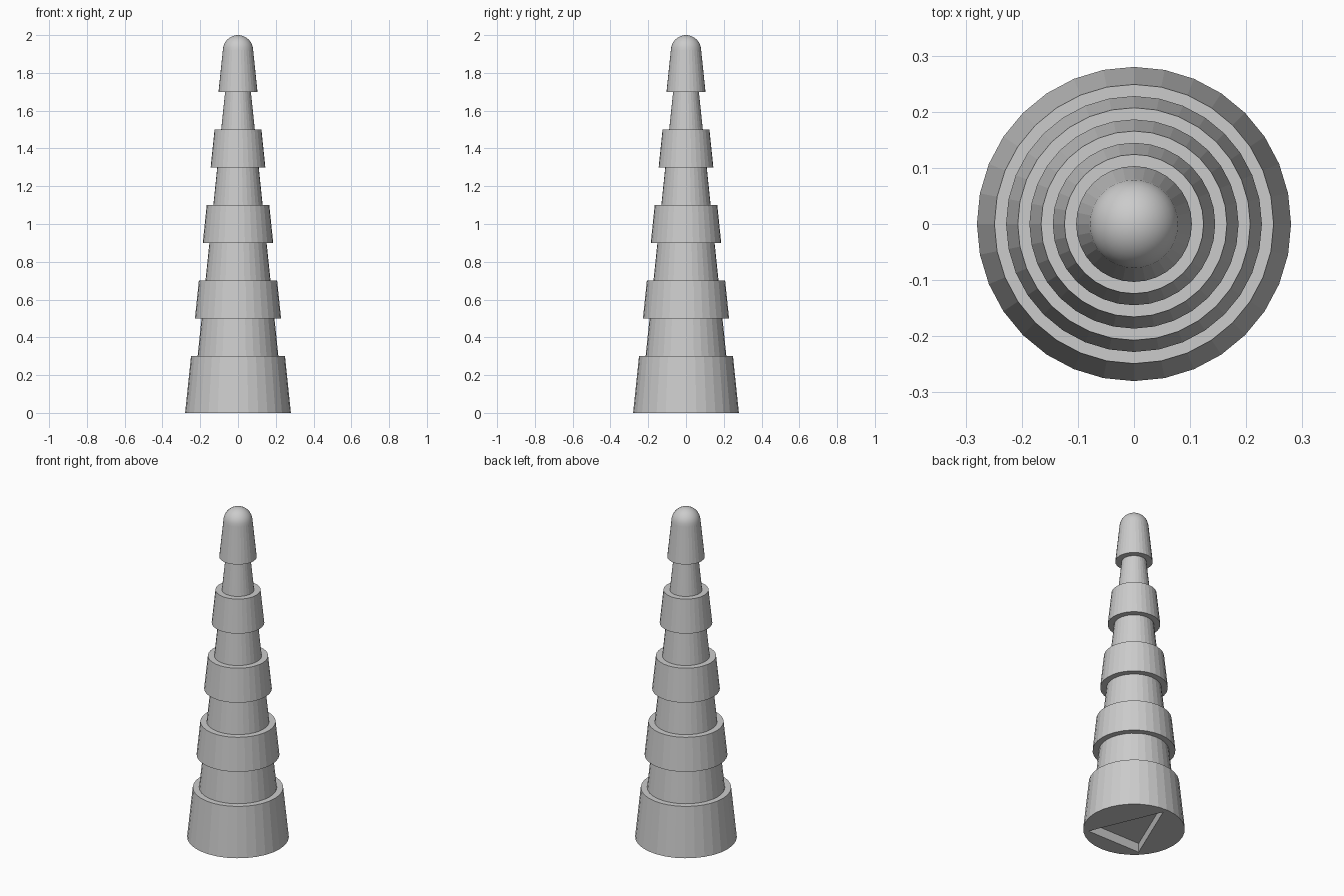
import bpy, bmesh, math

if "Cube" in bpy.data.objects:
    bpy.data.objects.remove(bpy.data.objects["Cube"])

SIDES = 32

grey = bpy.data.materials.new("light grey")
grey.diffuse_color = (0.6, 0.6, 0.6, 1)
grey.use_nodes = True
grey.node_tree.nodes["Principled BSDF"].inputs["Base Color"].default_value = grey.diffuse_color


def outer(z):
    return 0.28 - 0.104 * z


def core(z):
    return 0.245 - 0.104 * z


def new_object(name, bm):
    bmesh.ops.recalc_face_normals(bm, faces=bm.faces)
    mesh = bpy.data.meshes.new(name)
    bm.to_mesh(mesh)
    bm.free()
    mesh.materials.append(grey)
    ob = bpy.data.objects.new(name, mesh)
    bpy.context.collection.objects.link(ob)
    return ob


# Stepped profile: wide bands alternating with a narrower core
levels = [0, 0.3, 0.5, 0.7, 0.9, 1.1, 1.3, 1.5, 1.7, 1.92]
profile = []
for i in range(len(levels) - 1):
    r = outer if i % 2 == 0 else core
    profile += [(r(levels[i]), levels[i]), (r(levels[i + 1]), levels[i + 1])]
# Rounded tip
R = 0.08
for k in range(1, 8):
    a = math.radians(90 * k / 8)
    profile.append((R * math.cos(a), 1.92 + R * math.sin(a)))

# Lathe the profile into one closed body
bm = bmesh.new()
rings = []
for r, z in profile:
    rings.append([bm.verts.new((r * math.cos(2 * math.pi * s / SIDES),
                                r * math.sin(2 * math.pi * s / SIDES), z))
                  for s in range(SIDES)])
for a, b in zip(rings, rings[1:]):
    for s in range(SIDES):
        t = (s + 1) % SIDES
        bm.faces.new((a[s], a[t], b[t], b[s]))
pole = bm.verts.new((0, 0, 2))
for s in range(SIDES):
    bm.faces.new((rings[-1][s], rings[-1][(s + 1) % SIDES], pole))
bm.faces.new(rings[0][::-1])
body = new_object("stepped_cone", bm)

# Triangular recess in the underside
bm = bmesh.new()
corners = [(0, 0.25), (-0.18, -0.175), (0.18, -0.175)]
low = [bm.verts.new((x, y, -0.1)) for x, y in corners]
high = [bm.verts.new((x, y, 0.055)) for x, y in corners]
bm.faces.new(low)
bm.faces.new(high)
for i in range(3):
    j = (i + 1) % 3
    bm.faces.new((low[i], low[j], high[j], high[i]))
cutter = new_object("recess_cutter", bm)
cutter.hide_render = True

mod = body.modifiers.new("recess", 'BOOLEAN')
mod.operation = 'DIFFERENCE'
mod.solver = 'EXACT'
mod.object = cutter
bpy.context.view_layer.objects.active = body
body.select_set(True)
bpy.ops.object.modifier_apply(modifier=mod.name)
bpy.data.objects.remove(cutter, do_unlink=True)

# Faceted bands, smooth rounded tip
for p in body.data.polygons:
    p.use_smooth = p.center.z > 1.92
